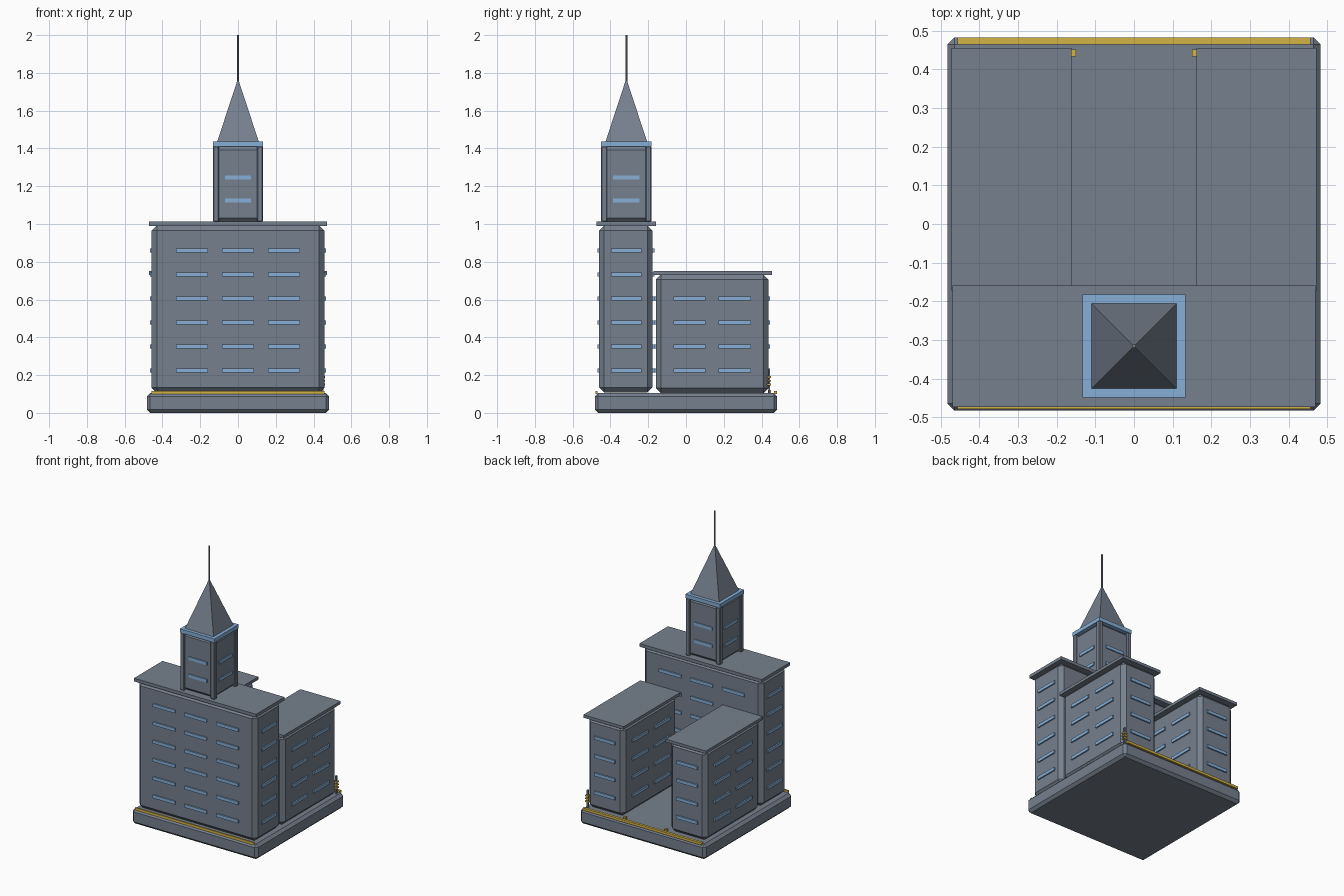
import bpy, bmesh, math
from mathutils import Matrix

if "Cube" in bpy.data.objects:
    bpy.data.objects.remove(bpy.data.objects["Cube"])


def material(name, rgb):
    m = bpy.data.materials.new(name)
    m.diffuse_color = (*rgb, 1)
    m.use_nodes = True
    m.node_tree.nodes["Principled BSDF"].inputs["Base Color"].default_value = m.diffuse_color
    return m


GREY = material("slate_grey", (0.181, 0.216, 0.27))
BLUE = material("window_blue", (0.242, 0.429, 0.679))
GOLD = material("trim_gold", (0.658, 0.456, 0.061))


def finish(name, bm, mat):
    me = bpy.data.meshes.new(name)
    bm.to_mesh(me)
    bm.free()
    me.materials.append(mat)
    ob = bpy.data.objects.new(name, me)
    bpy.context.collection.objects.link(ob)
    return ob


def add_box(bm, x0, x1, y0, y1, z0, z1):
    mat = (Matrix.Translation(((x0 + x1) / 2, (y0 + y1) / 2, (z0 + z1) / 2))
           @ Matrix.Diagonal((x1 - x0, y1 - y0, z1 - z0, 1)))
    bmesh.ops.create_cube(bm, size=1, matrix=mat)


def box(name, bounds, mat=GREY, chamfer=0):
    bm = bmesh.new()
    add_box(bm, *bounds)
    if chamfer:
        bmesh.ops.bevel(bm, geom=bm.edges[:], offset=chamfer, segments=1, affect='EDGES')
    return finish(name, bm, mat)


def windows(name, bounds, rows, xs, ys, wx, wy):
    """Protruding window bars on all four walls of a block."""
    x0, x1, y0, y1 = bounds
    d, h = 0.009, 0.011
    bm = bmesh.new()
    for z in rows:
        for x in xs:
            for y in (y0, y1):
                add_box(bm, x - wx / 2, x + wx / 2, y - d, y + d, z - h, z + h)
        for y in ys:
            for x in (x0, x1):
                add_box(bm, x - d, x + d, y - wy / 2, y + wy / 2, z - h, z + h)
    finish(name, bm, BLUE)


def cone(name, sides, r0, r1, z0, z1, y, turn=0.0):
    bm = bmesh.new()
    bmesh.ops.create_cone(bm, cap_ends=True, segments=sides, radius1=r0, radius2=r1, depth=z1 - z0,
                          matrix=Matrix.Translation((0, y, (z0 + z1) / 2)) @ Matrix.Rotation(turn, 4, 'Z'))
    return finish(name, bm, GREY)


ROWS = [0.225 + 0.127 * i for i in range(6)]
TY = -0.316  # centre line of the tall block and tower

# Base plinth with gold edge strips
box("base", (-0.483, 0.483, -0.483, 0.483, 0, 0.105), chamfer=0.018)
box("front_gold_strip", (-0.457, 0.457, -0.479, -0.469, 0.10, 0.117), GOLD)
box("back_gold_strip", (-0.457, 0.457, 0.465, 0.483, 0.10, 0.117), GOLD)

# Tall front block
box("main_block", (-0.457, 0.457, -0.46, -0.177, 0.108, 0.992), chamfer=0.027)
box("main_roof", (-0.47, 0.47, -0.473, -0.159, 0.99, 1.012))
windows("main_windows", (-0.457, 0.457, -0.46, -0.177), ROWS,
        (-0.243, 0, 0.243), (TY,), 0.17, 0.16)

# Two lower rear wings
for side, label in ((-1, "left"), (1, "right")):
    xa, xb = sorted((side * 0.176, side * 0.457))
    ra, rb = sorted((side * 0.162, side * 0.472))
    box(label + "_wing", (xa, xb, -0.16, 0.437, 0.105, 0.732), chamfer=0.027)
    box(label + "_wing_roof", (ra, rb, -0.172, 0.455, 0.73, 0.75))
    windows(label + "_wing_windows", (xa, xb, -0.16, 0.437), ROWS[:4],
            (side * 0.317,), (0.018, 0.258), 0.16, 0.17)
    # Gold gate marker beside the courtyard
    ga, gb = sorted((side * 0.15, side * 0.165))
    box(label + "_gate_marker", (ga, gb, 0.434, 0.451, 0.10, 0.122), GOLD)

# Small post with gold bands at the rear corner
box("corner_post", (0.442, 0.452, 0.436, 0.446, 0.10, 0.23))
for i in range(3):
    z = 0.145 + 0.02 * i
    box("post_band", (0.434, 0.46, 0.43, 0.451, z, z + 0.01), GOLD)

# Upper tower with corner pillars
box("tower", (-0.122, 0.122, TY - 0.122, TY + 0.122, 1.012, 1.412), chamfer=0.02)
for sx in (-1, 1):
    for sy in (-1, 1):
        cx, cy = sx * 0.117, TY + sy * 0.117
        box("tower_pillar", (cx - 0.016, cx + 0.016, cy - 0.016, cy + 0.016, 1.012, 1.412), chamfer=0.005)
windows("tower_windows", (-0.12, 0.12, TY - 0.12, TY + 0.12), (1.125, 1.246), (0,), (TY,), 0.14, 0.14)
box("tower_cornice", (-0.133, 0.133, TY - 0.133, TY + 0.133, 1.41, 1.437), BLUE)

# Pyramid spire and mast
cone("spire", 4, 0.11 * math.sqrt(2), 0.004, 1.436, 1.762, TY, math.pi / 4)
cone("mast", 8, 0.005, 0.005, 1.74, 2.0, TY)
